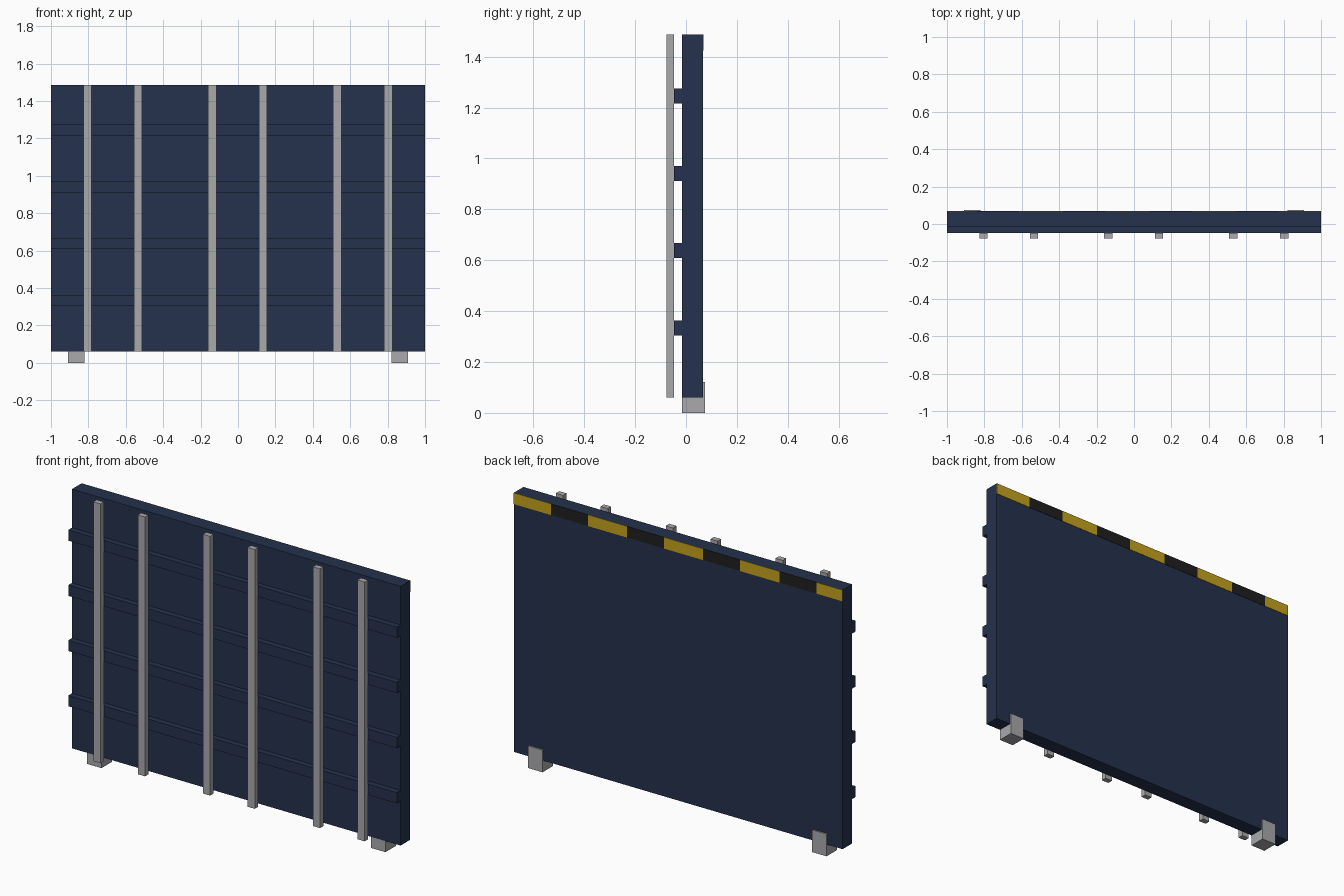
import bpy, bmesh

if "Cube" in bpy.data.objects:
    bpy.data.objects.remove(bpy.data.objects["Cube"])


def material(name, rgb):
    m = bpy.data.materials.new(name)
    m.diffuse_color = (*rgb, 1)
    m.use_nodes = True
    m.node_tree.nodes["Principled BSDF"].inputs["Base Color"].default_value = m.diffuse_color
    return m


navy = material("navy_paint", (0.018, 0.031, 0.075))
grey = material("galvanised_grey", (0.40, 0.40, 0.42))
yellow = material("warning_yellow", (0.56, 0.36, 0.013))
black = material("warning_black", (0.014, 0.014, 0.014))


def boxes(name, mat, extents):
    """One object made of axis-aligned boxes given as (x0, x1, y0, y1, z0, z1)."""
    bm = bmesh.new()
    for x0, x1, y0, y1, z0, z1 in extents:
        verts = bmesh.ops.create_cube(bm, size=1)["verts"]
        bmesh.ops.scale(bm, vec=(x1 - x0, y1 - y0, z1 - z0), verts=verts)
        bmesh.ops.translate(bm, vec=((x0 + x1) / 2, (y0 + y1) / 2, (z0 + z1) / 2), verts=verts)
    mesh = bpy.data.meshes.new(name)
    bm.to_mesh(mesh)
    bm.free()
    mesh.materials.append(mat)
    ob = bpy.data.objects.new(name, mesh)
    bpy.context.collection.objects.link(ob)
    return ob


BOTTOM, TOP = 0.061, 1.487
FRONT, BACK = -0.015, 0.067
RAIL_FRONT, POST_FRONT = -0.047, -0.077

# Main panel
boxes("panel", navy, [(-1, 1, FRONT, BACK, BOTTOM, TOP)])

# Horizontal rails across the front of the panel
for i in range(4):
    z = 0.305 + i * 0.3035
    boxes(f"rail_{i + 1}", navy, [(-1, 1, RAIL_FRONT, FRONT, z, z + 0.059)])

# Vertical posts in front of the rails
for i, x in enumerate((-0.805, -0.534, -0.138, 0.134, 0.531, 0.803)):
    boxes(f"post_{i + 1}", grey, [(x - 0.022, x + 0.022, POST_FRONT, RAIL_FRONT, BOTTOM, TOP)])

# Bottom brackets: block under the panel with a thin lip up the back
for side, x in (("left", -0.864), ("right", 0.864)):
    x0, x1 = x - 0.044, x + 0.044
    boxes(f"bracket_{side}", grey, [(x0, x1, FRONT, 0.075, 0, BOTTOM),
                                    (x0, x1, BACK, 0.075, BOTTOM, 0.122)])

# Warning stripe along the top of the back, alternating yellow and black
edges = [1.0]
for i in range(4):
    edges += [0.774 - i * 0.4634, 0.549 - i * 0.4634]
edges.append(-1.0)
for i, (x1, x0) in enumerate(zip(edges, edges[1:])):
    boxes(f"warning_stripe_{i + 1}", black if i % 2 else yellow,
          [(x0, x1, BACK, BACK + 0.002, TOP - 0.062, TOP)])
